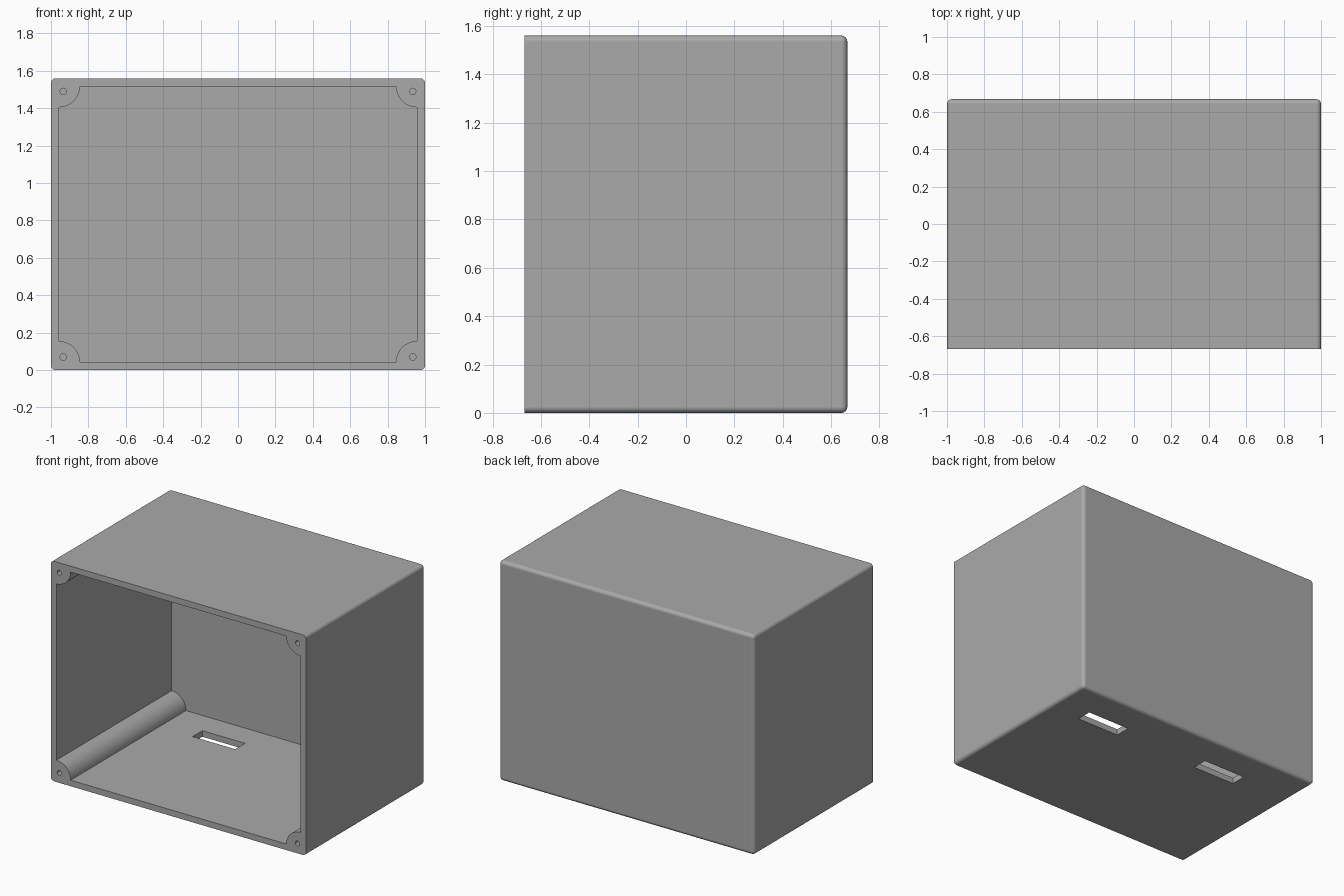
import bpy, bmesh, math
from mathutils import Matrix

if "Cube" in bpy.data.objects:
    bpy.data.objects.remove(bpy.data.objects["Cube"])

W, D, H = 1.0, 0.667, 1.56      # half width, half depth, full height
WALL, FILLET = 0.043, 0.025
BOSS_R, HOLE_R, HOLE_DEPTH = 0.112, 0.017, 0.3

grey = bpy.data.materials.new("grey plastic")
grey.diffuse_color = (0.4, 0.4, 0.4, 1)
grey.use_nodes = True
grey.node_tree.nodes["Principled BSDF"].inputs["Base Color"].default_value = grey.diffuse_color


def make_object(name, bm):
    bmesh.ops.recalc_face_normals(bm, faces=bm.faces)
    mesh = bpy.data.meshes.new(name)
    bm.to_mesh(mesh)
    bm.free()
    mesh.materials.append(grey)
    obj = bpy.data.objects.new(name, mesh)
    bpy.context.collection.objects.link(obj)
    return obj


def box(name, x0, x1, y0, y1, z0, z1):
    bm = bmesh.new()
    bmesh.ops.create_cube(bm, size=1)
    bmesh.ops.scale(bm, vec=(x1 - x0, y1 - y0, z1 - z0), verts=bm.verts)
    bmesh.ops.translate(bm, vec=((x0 + x1) / 2, (y0 + y1) / 2, (z0 + z1) / 2), verts=bm.verts)
    return make_object(name, bm)


def cut(target, cutter):
    mod = target.modifiers.new("cut", 'BOOLEAN')
    mod.operation = 'DIFFERENCE'
    mod.solver = 'EXACT'
    mod.object = cutter
    bpy.context.view_layer.objects.active = target
    bpy.ops.object.modifier_apply(modifier=mod.name)
    bpy.data.objects.remove(cutter)


# Outer block, rounded everywhere except around the open front
enclosure = box("enclosure", -W, W, -D, D, 0, H)
bm = bmesh.new()
bm.from_mesh(enclosure.data)
edges = [e for e in bm.edges if any(v.co.y > 0 for v in e.verts)]
bmesh.ops.bevel(bm, geom=edges, offset=FILLET, segments=6, profile=0.5, affect='EDGES')
bm.to_mesh(enclosure.data)
bm.free()

# Cavity whose corners leave quarter-round screw bosses
bm = bmesh.new()
outline = []
ARC = 16
for sx, sz, start in ((-1, -1, 90), (1, -1, 180), (1, 1, 270), (-1, 1, 0)):
    cx, cz = sx * (W - WALL), H / 2 + sz * (H / 2 - WALL)
    for i in range(ARC + 1):
        a = math.radians(start - 90 * i / ARC)
        outline.append(bm.verts.new((cx + BOSS_R * math.cos(a), -D - 0.1, cz + BOSS_R * math.sin(a))))
face = bm.faces.new(outline)
extruded = bmesh.ops.extrude_face_region(bm, geom=[face])["geom"]
bmesh.ops.translate(bm, vec=(0, 2 * D + 0.1 - WALL, 0),
                    verts=[g for g in extruded if isinstance(g, bmesh.types.BMVert)])
cut(enclosure, make_object("cavity_cutter", bm))

# Screw holes in the bosses
for x in (-0.934, 0.934):
    for z in (0.07, H - 0.07):
        bm = bmesh.new()
        bmesh.ops.create_cone(bm, cap_ends=True, segments=24, radius1=HOLE_R, radius2=HOLE_R,
                              depth=2 * HOLE_DEPTH,
                              matrix=Matrix.Translation((x, -D, z)) @ Matrix.Rotation(math.pi / 2, 4, 'X'))
        cut(enclosure, make_object("hole_cutter", bm))

# Cable slots through the floor
for x in (-0.417, 0.585):
    cut(enclosure, box("slot_cutter", x - 0.167, x + 0.167, 0.325, 0.435, -0.1, WALL + 0.1))

# Smooth rounded parts, flat walls
bpy.ops.object.select_all(action='DESELECT')
enclosure.select_set(True)
bpy.context.view_layer.objects.active = enclosure
bpy.ops.object.shade_smooth_by_angle(angle=math.radians(30))
weighted = enclosure.modifiers.new("weighted normals", 'WEIGHTED_NORMAL')
weighted.keep_sharp = True
